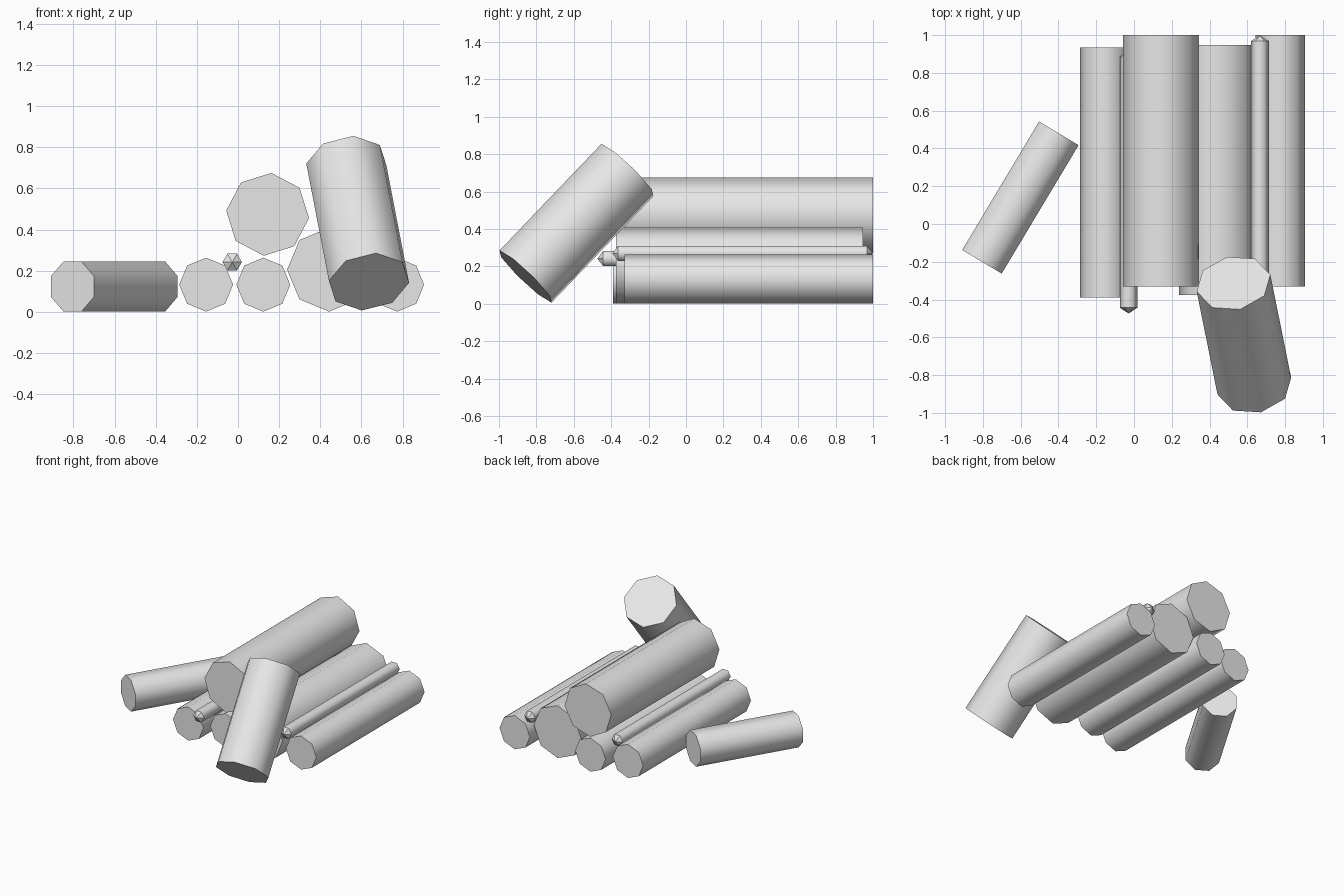
import bpy
import bmesh
from math import radians
from mathutils import Matrix, Vector

cube = bpy.data.objects.get("Cube")
if cube:
    bpy.data.objects.remove(cube, do_unlink=True)

GREY = (0.8, 0.8, 0.8, 1.0)
mat = bpy.data.materials.new("plain grey")
mat.use_nodes = True
mat.diffuse_color = GREY
mat.node_tree.nodes["Principled BSDF"].inputs["Base Color"].default_value = GREY


def rod(name, start, end, radius, sides=8, turn=0.0, tip=0.0):
    """Straight rod between two points, with flat or pointed ends."""
    start, end = Vector(start), Vector(end)
    axis = (end - start).normalized()
    side = axis.cross(Vector((0, 0, 1))).normalized()
    up = side.cross(axis)

    bm = bmesh.new()
    bmesh.ops.create_cone(bm, cap_ends=True, segments=sides, radius1=radius,
                          radius2=radius, depth=(end - start).length)
    bm.normal_update()
    caps = [f for f in bm.faces if abs(f.normal.z) > 0.9]
    # Smooth bark, flat ends
    for f in bm.faces:
        f.smooth = f not in caps
    if tip:
        bmesh.ops.poke(bm, faces=caps, offset=tip)

    mesh = bpy.data.meshes.new(name)
    bm.to_mesh(mesh)
    bm.free()
    mesh.materials.append(mat)
    obj = bpy.data.objects.new(name, mesh)
    bpy.context.collection.objects.link(obj)
    basis = Matrix((side, up, -axis)).transposed().to_4x4()
    obj.matrix_world = (Matrix.Translation((start + end) / 2) @ basis
                        @ Matrix.Rotation(radians(turn), 4, 'Z'))
    return obj


def stacked(name, x, z, front, back, radius, **options):
    """Rod lying front to back."""
    return rod(name, (x, front, z), (x, back, z), radius, **options)


# Bottom row of the pile
stacked("right_log", -0.155, 0.132, -0.39, 0.935, 0.131)
stacked("middle_log", 0.123, 0.132, -0.33, 1.0, 0.131)
stacked("thick_log", 0.443, 0.205, -0.375, 0.947, 0.204)
stacked("left_log", 0.774, 0.132, -0.33, 1.0, 0.131)

# Log resting on top
stacked("top_log", 0.144, 0.474, -0.33, 1.0, 0.202, turn=-5.2)

# Thin twigs with pointed ends
for name, x, z, front, back in (("right_twig", -0.028, 0.242, -0.443, 0.885),
                                ("left_twig", 0.667, 0.27, -0.363, 0.968)):
    stacked(name, x, z, front, back, 0.047, sides=6, turn=30, tip=0.031)

# Log leaning on the front of the pile
rod("leaning_log", (0.637, -0.858, 0.146), (0.527, -0.313, 0.716), 0.2, turn=-2)

# Loose log lying beside the pile
rod("loose_log", (-0.805, -0.2, 0.123), (-0.398, 0.48, 0.123), 0.132, turn=22.5)
